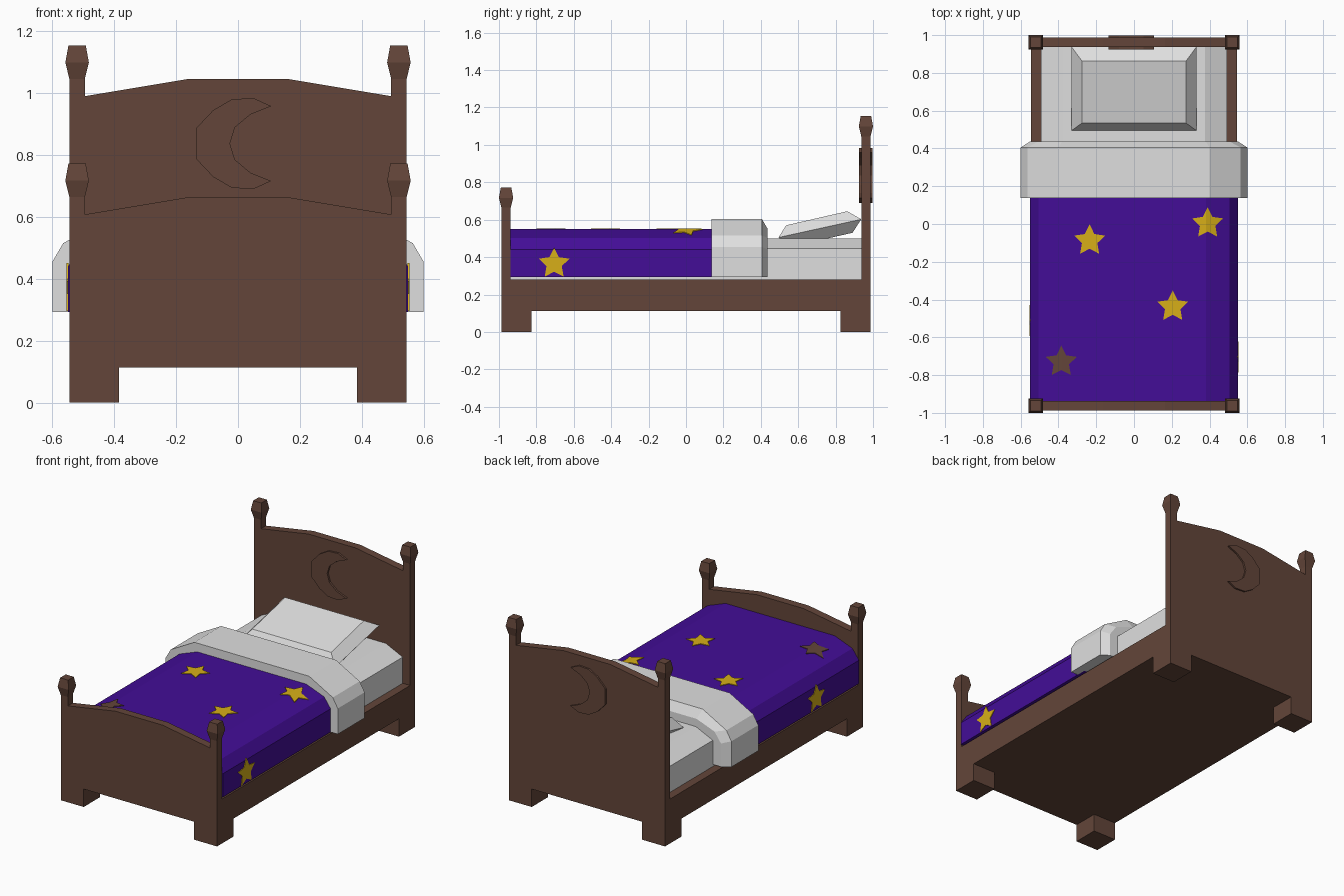
import bpy, bmesh, math

if "Cube" in bpy.data.objects:
    bpy.data.objects.remove(bpy.data.objects["Cube"])


def material(name, rgb):
    m = bpy.data.materials.new(name)
    m.diffuse_color = (*rgb, 1)
    m.use_nodes = True
    m.node_tree.nodes["Principled BSDF"].inputs["Base Color"].default_value = m.diffuse_color
    return m


WOOD = material("dark_wood", (0.125, 0.060, 0.041))
LINEN = material("white_linen", (0.74, 0.74, 0.74))
PURPLE = material("purple_cloth", (0.056, 0.004, 0.31))
YELLOW = material("star_yellow", (0.68, 0.43, 0.009))


def finish(name, bm, mat):
    bmesh.ops.recalc_face_normals(bm, faces=bm.faces)
    me = bpy.data.meshes.new(name)
    bm.to_mesh(me)
    bm.free()
    me.materials.append(mat)
    ob = bpy.data.objects.new(name, me)
    bpy.context.collection.objects.link(ob)
    return ob


def loft(name, rings, mat):
    """Skin a stack of equal-length closed rings and cap both ends."""
    bm = bmesh.new()
    rows = [[bm.verts.new(p) for p in r] for r in rings]
    n = len(rows[0])
    for a, b in zip(rows, rows[1:]):
        for i in range(n):
            j = (i + 1) % n
            bm.faces.new((a[i], a[j], b[j], b[i]))
    bm.faces.new(rows[0])
    bm.faces.new(rows[-1])
    return finish(name, bm, mat)


def prism(name, xz, y0, y1, mat):
    return loft(name, [[(x, y, z) for x, z in xz] for y in (y0, y1)], mat)


def box(name, x0, x1, y0, y1, z0, z1, mat):
    return prism(name, [(x0, z0), (x1, z0), (x1, z1), (x0, z1)], y0, y1, mat)


def both(half):
    """Mirror a right-hand profile across x = 0."""
    return half + [(-x, z) for x, z in reversed(half)]


# Bed base
box("bed_base", -0.545, 0.545, -0.987, 0.987, 0.113, 0.28, WOOD)

# End boards, posts with faceted knobs, and feet
for end, s, side_z in (("foot", -1, 0.608), ("head", 1, 0.99)):
    prism(end + "board", both([(0.495, 0.28), (0.495, side_z), (0.165, side_z + 0.055)]),
          s * 0.937, s * 0.987, WOOD)
    top = side_z + 0.164
    for side, t in (("left", -1), ("right", 1)):
        rings = []
        for z, r in ((0.28, 0.025), (top - 0.108, 0.025), (top - 0.055, 0.038), (top, 0.028)):
            rings.append([(t * 0.52 + a * r, s * 0.962 + b * r, z)
                          for a, b in ((-1, -1), (1, -1), (1, 1), (-1, 1))])
        loft(f"{end}_post_{side}", rings, WOOD)
        xs, ys = sorted((t * 0.385, t * 0.545)), sorted((s * 0.825, s * 0.987))
        box(f"{end}_leg_{side}", *xs, *ys, 0, 0.113, WOOD)

# Crescent ornament passing through the headboard
upper = [(-0.135, 0.05), (-0.08, 0.108), (-0.02, 0.143), (0.05, 0.147), (0.107, 0.121),
         (0.04, 0.094), (-0.01, 0.052)]
crescent = ([(x, 0.837 + z) for x, z in upper] + [(-0.026, 0.837)]
            + [(x, 0.837 - z) for x, z in reversed(upper)])
prism("crescent_ornament", crescent, 0.925, 0.998, WOOD)

# Mattress, blanket and folded sheet
prism("mattress", both([(0.493, 0.275), (0.493, 0.445), (0.375, 0.5)]), -0.937, 0.937, LINEN)
blanket = both([(0.55, 0.293), (0.55, 0.44), (0.505, 0.503), (0.38, 0.55)])
sheet = both([(0.6, 0.293), (0.6, 0.455), (0.565, 0.515), (0.40, 0.605)])
prism("blanket", blanket, -0.937, 0.2, PURPLE)
loft("folded_sheet", [[(x, y, z) for x, z in ring]
                      for y, ring in ((0.137, sheet), (0.405, sheet), (0.437, blanket))], LINEN)


# Pillow: tilted cushion with a bevelled top and bottom
def pillow_ring(x, y0, z0, y1, z1):
    return [(-x, y0, z0), (x, y0, z0), (x, y1, z1), (-x, y1, z1)]


loft("pillow", [pillow_ring(0.275, 0.56, 0.455, 0.89, 0.53),
                pillow_ring(0.33, 0.495, 0.505, 0.937, 0.602),
                pillow_ring(0.275, 0.535, 0.57, 0.862, 0.645)], LINEN)


# Stars: thin plates that follow the blanket
def star_points(u, v, r=0.086):
    pts = []
    for i in range(10):
        a = math.pi / 2 + i * math.pi / 5
        k = r if i % 2 == 0 else r * 0.5
        pts.append((u + k * math.cos(a), v + k * math.sin(a)))
    return pts


def top_star(name, x, y, mat):
    bm = bmesh.new()
    bm.faces.new([bm.verts.new((px, py, 0)) for px, py in star_points(x, y)])
    for cut in (-0.38, 0.38):
        bmesh.ops.bisect_plane(bm, geom=bm.verts[:] + bm.edges[:] + bm.faces[:],
                               plane_co=(cut, 0, 0), plane_no=(1, 0, 0))
    ext = bmesh.ops.extrude_face_region(bm, geom=bm.faces[:])
    lifted = {g for g in ext["geom"] if isinstance(g, bmesh.types.BMVert)}
    for v in bm.verts:
        surface = 0.55 - max(0, abs(v.co.x) - 0.38) * 0.376
        v.co.z = surface + (0.004 if v in lifted else -0.002)
    finish(name, bm, mat)


top_star("star_left", -0.235, -0.088, YELLOW)
top_star("star_right", 0.39, 0.003, YELLOW)
top_star("star_middle", 0.205, -0.438, YELLOW)
top_star("star_brown", -0.385, -0.73, WOOD)
for name, s, y in (("star_side_right", 1, -0.705), ("star_side_left", -1, -0.51)):
    loft(name, [[(s * x, py, pz) for py, pz in star_points(y, 0.365)]
                for x in (0.548, 0.554)], YELLOW)
